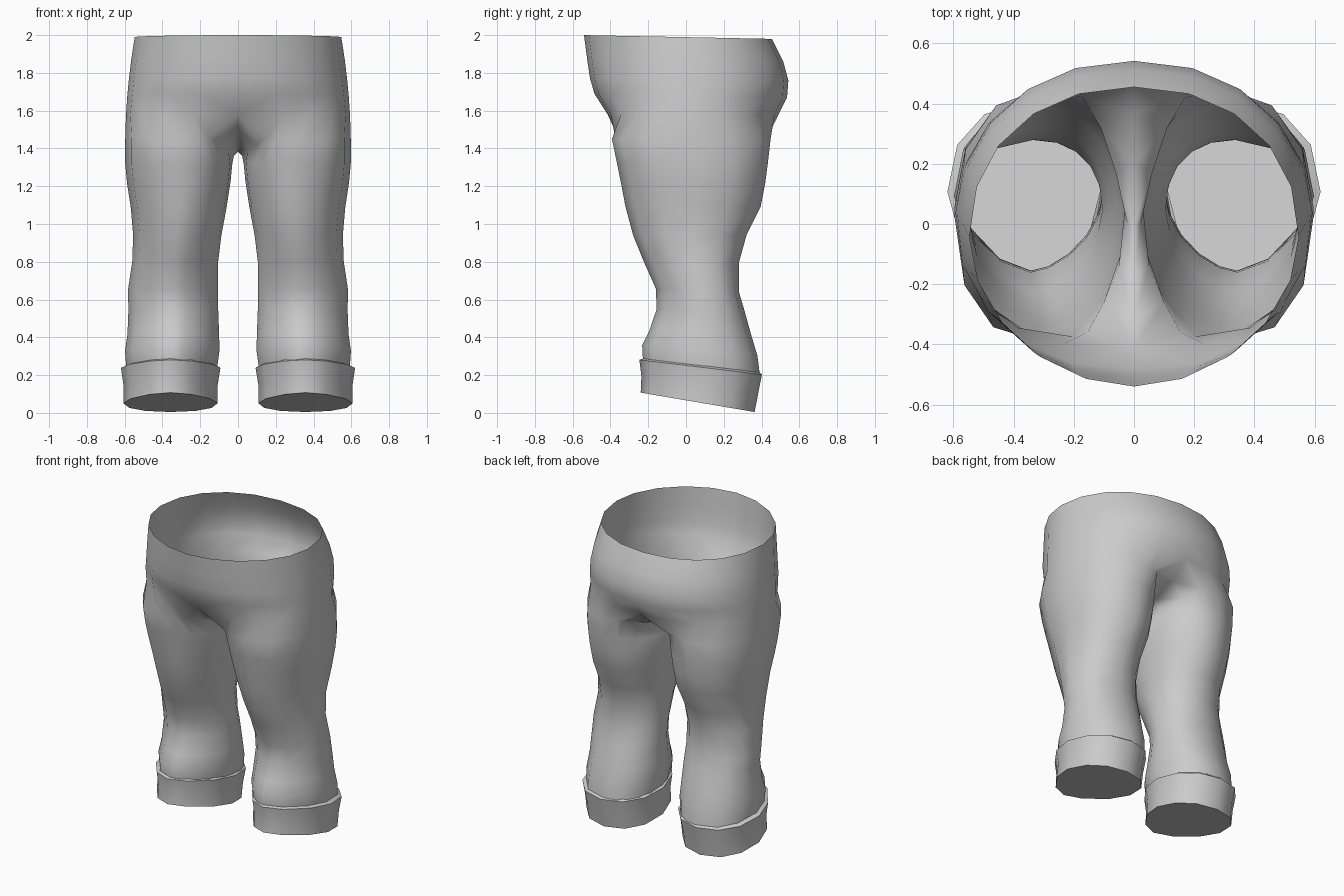
import bpy, bmesh
from math import sin, cos, radians, copysign

if "Cube" in bpy.data.objects:
    bpy.data.objects.remove(bpy.data.objects["Cube"])

fabric = bpy.data.materials.new("grey_fabric")
fabric.diffuse_color = (0.6, 0.6, 0.6, 1)
fabric.use_nodes = True
fabric.node_tree.nodes["Principled BSDF"].inputs["Base Color"].default_value = fabric.diffuse_color


def oval(deg, x0, x1, yf, yb, z, tilt=0.0, front=0.95, back=0.95, shift=0.0):
    """Point on a rounded section; 0 deg is the front, 90 deg the outer side.
    Powers below 1 square off the front or back half, above 1 make it pointed."""
    s, c = sin(radians(deg)), cos(radians(deg))
    power = front if c > 0 else back
    s, c = copysign(abs(s) ** power, s), copysign(abs(c) ** power, c)
    ym = (yf + yb) / 2 + shift
    y = ym - c * ((ym - yf) if c > 0 else (yb - ym))
    return ((x0 + x1) / 2 + s * (x1 - x0) / 2, y, z - tilt * (y - (yf + yb) / 2))


def bridge(bm, a, b, closed=True):
    n = len(a)
    for i in range(n if closed else n - 1):
        j = (i + 1) % n
        bm.faces.new((a[i], a[j], b[j], b[i]))


def finish(bm, name, angle):
    mesh = bpy.data.meshes.new(name)
    bm.to_mesh(mesh)
    bm.free()
    mesh.materials.append(fabric)
    ob = bpy.data.objects.new(name, mesh)
    bpy.context.collection.objects.link(ob)
    mirror = ob.modifiers.new("mirror", 'MIRROR')
    mirror.use_clip = True
    mirror.merge_threshold = 0.002
    bpy.ops.object.select_all(action='DESELECT')
    ob.select_set(True)
    bpy.context.view_layer.objects.active = ob
    bpy.ops.object.modifier_apply(modifier="mirror")
    bpy.ops.object.shade_smooth_by_angle(angle=radians(angle))


# Trousers: one leg and half of the hips, mirrored
bm = bmesh.new()
ring = lambda pts: [bm.verts.new(p) for p in pts]
ARC = 10
leg_angles = [-36, -18, 0, 30, 60, 90, 120, 150, 180, 198, 216] + [234, 252, 270, 288, 306]

# leg sections: z, inner x, outer x, front y, back y, tilt, front and back power
sections = [
    (0.245, 0.110, 0.592, -0.228, 0.390, 0.11, 1.2, 0.9),
    (0.33, 0.098, 0.598, -0.232, 0.378, 0.09, 1.2, 0.9),
    (0.42, 0.10, 0.585, -0.195, 0.347, 0.05, 1.2, 0.9),
    (0.55, 0.105, 0.58, -0.155, 0.307, 0.0, 1.2, 0.88),
    (0.65, 0.105, 0.583, -0.16, 0.28, 0.04, 1.2, 0.88),
    (0.80, 0.105, 0.56, -0.225, 0.28, 0.02, 1.17, 0.9),
    (0.94, 0.088, 0.555, -0.28, 0.32, 0.0, 1.1, 0.93),
    (1.09, 0.06, 0.568, -0.32, 0.395, 0.0, 1.0, 0.95),
    (1.22, 0.04, 0.588, -0.345, 0.42, 0.0, 0.93, 0.95),
    (1.32, 0.03, 0.597, -0.365, 0.433, 0.0, 0.88, 0.95),
]
rings = [ring(oval(a, x0, x1, yf, yb, z, t, f, b, 0.02) for a in leg_angles)
         for z, x0, x1, yf, yb, t, f, b in sections]

# hip arc plus the crotch curve on the centre plane
hip = [oval(180 * i / ARC, -0.593, 0.593, -0.415, 0.49, 1.58, 0, 0.80, 0.92)
       for i in range(ARC + 1)]
crotch = [(0, 0.37, 1.48), (0, 0.20, 1.42), (0, 0.0, 1.383), (0, -0.17, 1.425), (0, -0.32, 1.50)]

# groin ring: thigh top outside, V-shaped gusset edge inside
groin = [oval(a, 0.02, 0.597, -0.392, 0.448, 1.45, 0, 0.86, 0.95) for a in leg_angles]
groin[0], groin[ARC] = (0.155, -0.36, 1.46), (0.17, 0.42, 1.46)
groin[ARC + 1:] = [(0.11, 0.32, 1.42), (0.06, 0.17, 1.385), (0.022, 0.0, 1.36),
                   (0.05, -0.14, 1.385), (0.10, -0.26, 1.42)]
hip = ring(hip + crotch)
rings += [ring(groin), hip]
for a, b in zip(rings, rings[1:]):
    bridge(bm, a, b)

# open hip arcs up to the waist: z front, z back, half width, front y, back y, front power
last = hip[:ARC + 1]
for zf, zb, w, yf, yb, f in [(1.69, 1.67, 0.586, -0.485, 0.535, 0.90),
                             (1.77, 1.76, 0.578, -0.508, 0.542, 0.95),
                             (1.87, 1.86, 0.566, -0.523, 0.515, 0.99),
                             (2.0, 1.98, 0.547, -0.54, 0.455, 1.05)]:
    pts = []
    for i in range(ARC + 1):
        x, y, _ = oval(180 * i / ARC, -w, w, yf, yb, 0, 0, f, 0.93)
        pts.append((x, y, zf + (zb - zf) * (y - yf) / (yb - yf)))
    new = ring(pts)
    bridge(bm, last, new, closed=False)
    last = new
for v in bm.verts:
    if abs(v.co.x) < 1e-3:
        v.co.x = 0
finish(bm, "trousers", 75)

# Turned-up cuffs with closed soles
bm = bmesh.new()
SIDES = 12
cuff = [
    (0.252, 0.112, 0.590, -0.225, 0.388, 0.12),
    (0.242, 0.093, 0.620, -0.247, 0.402, 0.12),
    (0.15, 0.108, 0.606, -0.236, 0.383, 0.14),
    (0.056, 0.108, 0.607, -0.240, 0.363, 0.17),
]
rings = [[bm.verts.new(oval(360 * i / SIDES, x0, x1, yf, yb, z, t, 1.2, 0.92, 0.03))
          for i in range(SIDES)] for z, x0, x1, yf, yb, t in cuff]
for a, b in zip(rings, rings[1:]):
    bridge(bm, b, a)
bm.faces.new(rings[-1][::-1])
finish(bm, "cuffs", 55)
